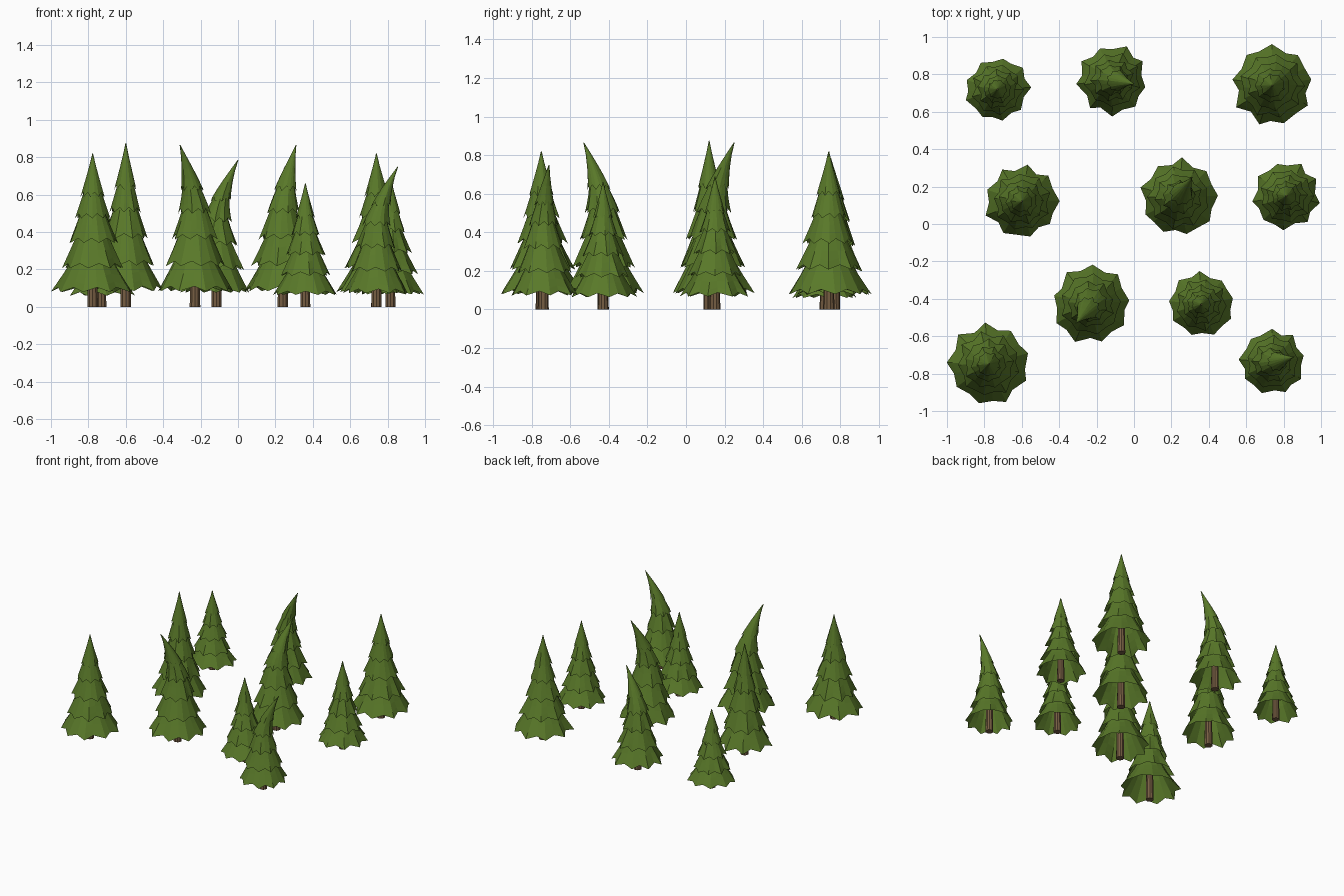
import bpy, bmesh, math, random

if "Cube" in bpy.data.objects:
    bpy.data.objects.remove(bpy.data.objects["Cube"])

random.seed(4)

def material(name, color):
    m = bpy.data.materials.new(name)
    m.diffuse_color = color
    m.use_nodes = True
    m.node_tree.nodes["Principled BSDF"].inputs["Base Color"].default_value = m.diffuse_color
    return m

GREEN = material("needles", (0.10, 0.19, 0.022, 1))
BROWN = material("bark", (0.18, 0.11, 0.055, 1))
POINTS = 9                                   # hem points per skirt
HEMS = [0.115, 0.27, 0.435, 0.595, 0.735]    # hem height / tree height
RADII = [1.0, 0.79, 0.61, 0.44, 0.30]        # hem radius / tree radius

def finish(bm, name, mat):
    me = bpy.data.meshes.new(name)
    bm.to_mesh(me)
    bm.free()
    me.materials.append(mat)
    ob = bpy.data.objects.new(name, me)
    bpy.context.collection.objects.link(ob)
    return ob

def skirt(bm, z0, z1, r0, r1, spin, h, bend):
    """One hollow pleated skirt, flaring from z1 down to a zigzag hem at z0."""
    n = POINTS * 2
    jit = [random.uniform(0.94, 1.04) if i % 2 == 0 else random.uniform(0.82, 0.90)
           for i in range(n)]
    ang = [spin + 2 * math.pi * (i + random.uniform(-0.15, 0.15)) / n for i in range(n)]
    steps = [0, 0.2, 0.45, 0.72, 1]
    rings = []
    for s in steps:
        ring = []
        base = r1 + (r0 - r1) * (1 - s) ** 1.15
        for i in range(n):
            r = base * (1 + (jit[i] - 1) * (1 - s))
            z = z0 + (z1 - z0) * s
            # inner pleats lift, outer points droop at the hem
            z += (0.012 if i % 2 else -0.018) * (1 - s) ** 2 * h
            t = max(0, (z / h - 0.55) / 0.45) ** 1.7
            ring.append(bm.verts.new((r * math.cos(ang[i]) + bend[0] * t,
                                      r * math.sin(ang[i]) + bend[1] * t, z)))
        rings.append(ring)
    for a, b in zip(rings, rings[1:]):
        for i in range(n):
            j = (i + 1) % n
            bm.faces.new((a[i], a[j], b[j], b[i]))

def tree(k, x, y, h, r, bend=(0, 0)):
    # foliage: five stacked skirts, the last one ending in the tip
    bm = bmesh.new()
    for i, (hz, hr) in enumerate(zip(HEMS, RADII)):
        if i < 4:
            top, tr = (HEMS[i + 1] + 0.06) * h, RADII[i + 1] * r * 0.58
        else:
            top, tr = h, 0.002
        skirt(bm, hz * h, top, hr * r, tr, random.random() * 6, h, bend)
    bmesh.ops.remove_doubles(bm, verts=bm.verts, dist=0.0005)
    finish(bm, f"foliage_{k}", GREEN).location = (x, y, 0)
    # trunk
    bm = bmesh.new()
    tr = 0.022 + 0.009 * h
    bmesh.ops.create_cone(bm, cap_ends=True, segments=10, radius1=tr,
                          radius2=tr * 0.8, depth=0.4 * h)
    finish(bm, f"trunk_{k}", BROWN).location = (x, y, 0.2 * h)

# x, y, height, radius, tip bend
TREES = [
    (-0.73, 0.72, 0.62, 0.175),
    (-0.115, 0.77, 0.785, 0.19, (0.115, -0.02)),
    (0.74, 0.74, 0.82, 0.22),
    (-0.60, 0.12, 0.875, 0.20),
    (0.24, 0.14, 0.865, 0.21, (0.07, 0.11)),
    (0.815, 0.15, 0.69, 0.185),
    (-0.23, -0.43, 0.865, 0.21, (-0.08, -0.10)),
    (0.36, -0.43, 0.66, 0.178),
    (-0.777, -0.75, 0.82, 0.22),
    (0.74, -0.74, 0.75, 0.18, (0.115, 0.03)),
]
for k, t in enumerate(TREES, 1):
    tree(k, *t)
